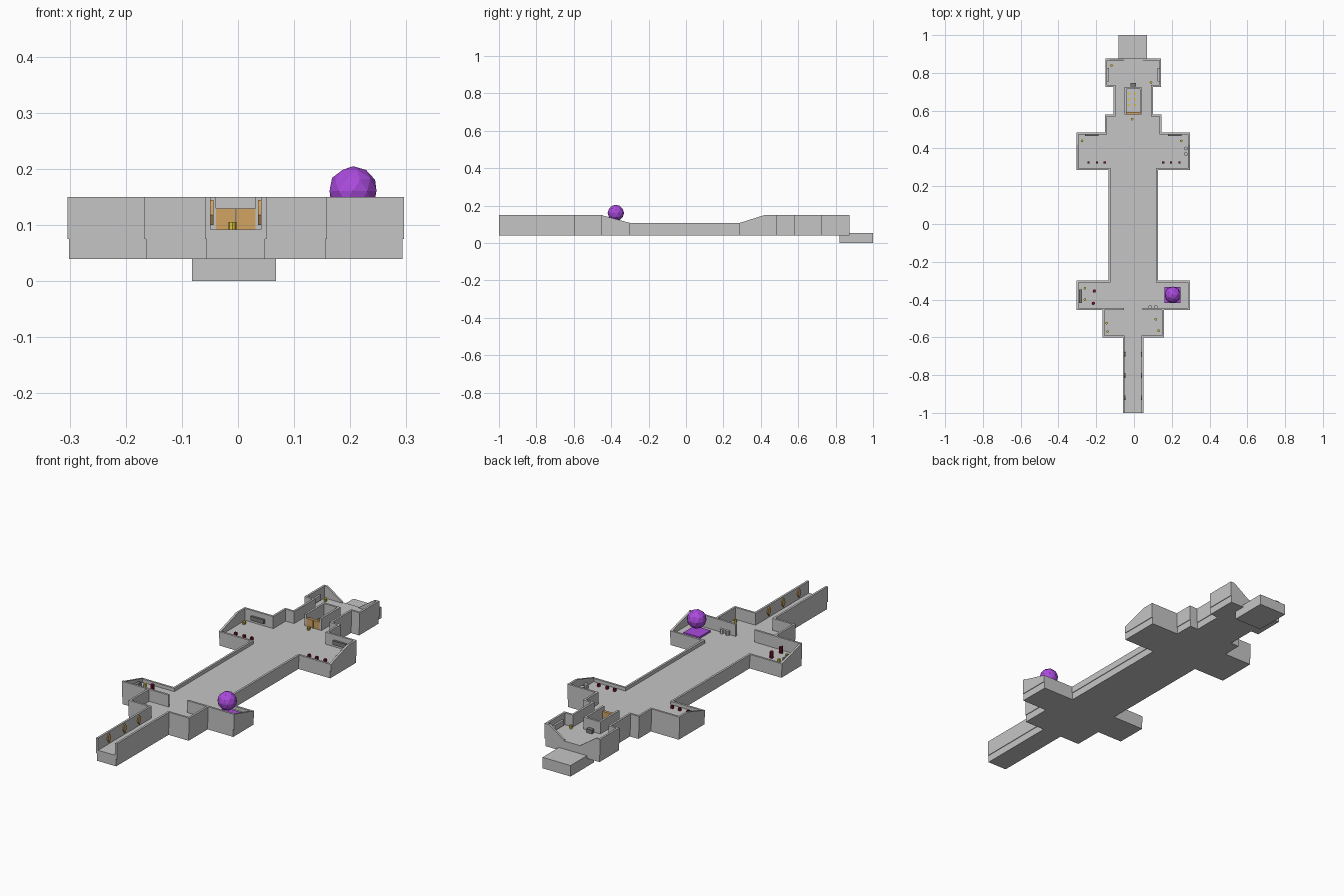
import bpy, bmesh
from mathutils import Vector

cube = bpy.data.objects.get("Cube")
if cube:
    bpy.data.objects.remove(cube, do_unlink=True)

SHIFT = -0.004                      # the plan sits slightly off centre
FLOOR, BASE, LOW, HIGH, T = 0.092, 0.075, 0.108, 0.15, 0.01


def material(name, r, g, b):
    m = bpy.data.materials.new(name)
    m.use_nodes = True
    m.diffuse_color = (r, g, b, 1)
    m.node_tree.nodes["Principled BSDF"].inputs["Base Color"].default_value = (r, g, b, 1)
    return m


STONE = material("stone grey", 0.56, 0.56, 0.56)
DARK = material("dark grey", 0.2, 0.2, 0.21)
WOOD = material("orange wood", 0.65, 0.37, 0.12)
PURPLE = material("purple crystal", 0.4, 0.07, 0.72)
YELLOW = material("yellow", 0.72, 0.56, 0.04)
RED = material("dark red", 0.18, 0.006, 0.02)


def finish(name, bm, mat):
    bmesh.ops.recalc_face_normals(bm, faces=bm.faces)
    me = bpy.data.meshes.new(name)
    bm.to_mesh(me)
    bm.free()
    me.materials.append(mat)
    ob = bpy.data.objects.new(name, me)
    bpy.context.collection.objects.link(ob)
    return ob


def prism(name, points, direction, mat):
    """Extrude a flat polygon along a direction."""
    bm = bmesh.new()
    face = bm.faces.new([bm.verts.new(p) for p in points])
    ext = bmesh.ops.extrude_face_region(bm, geom=[face])
    moved = [v for v in ext["geom"] if isinstance(v, bmesh.types.BMVert)]
    bmesh.ops.translate(bm, verts=moved, vec=Vector(direction))
    return finish(name, bm, mat)


def box(name, x, y, z, sx, sy, sz, mat):
    """Box centred on x, y and standing on z."""
    a, b = sx / 2, sy / 2
    corners = [(x - a, y - b, z), (x + a, y - b, z), (x + a, y + b, z), (x - a, y + b, z)]
    return prism(name, corners, (0, 0, sz), mat)


def cylinder(name, x, y, z, r, h, mat):
    bm = bmesh.new()
    bmesh.ops.create_cone(bm, cap_ends=True, segments=8, radius1=r, radius2=r, depth=h)
    bmesh.ops.translate(bm, verts=bm.verts, vec=(x, y, z + h / 2))
    return finish(name, bm, mat)


def wall(name, s, a, b, ha, hb, inward, z=BASE):
    """Wall from a to b on side s, with a top height at each end."""
    (xa, ya), (xb, yb) = a, b
    xa, xb = s * xa + SHIFT, s * xb + SHIFT
    pts = [(xa, ya, z), (xb, yb, z), (xb, yb, hb), (xa, ya, ha)]
    prism(name, pts, (s * inward[0] * T, inward[1] * T, 0), STONE)


# Rooms from front to back: half width, front y, back y
rooms = [("passage", 0.055, -1.0, -0.6), ("porch", 0.163, -0.6, -0.455),
         ("front_hall", 0.3, -0.455, -0.3), ("nave", 0.13, -0.3, 0.287),
         ("back_hall", 0.3, 0.287, 0.485), ("choir", 0.15, 0.485, 0.58),
         ("neck", 0.105, 0.58, 0.725), ("end_room", 0.148, 0.725, 0.875)]

# Floor slab, one stepped outline
half = []
for _, w, y0, y1 in rooms:
    half += [(w - 0.003, y0), (w - 0.003, y1)]
outline = [(x + SHIFT, y, 0.04) for x, y in half]
outline += [(-x + SHIFT, y, 0.04) for x, y in reversed(half)]
prism("floor", outline, (0, 0, FLOOR - 0.04), STONE)
box("back_step", -0.007, 0.91, 0, 0.15, 0.18, 0.053, STONE)

side_names = {1: "left", -1: "right"}
for s, side in side_names.items():
    # Long side walls
    for name, w, y0, y1 in rooms:
        label = f"{side}_{name}_wall"
        if name == "front_hall":
            wall(label, s, (w, y0), (w, y1), HIGH, LOW, (-1, 0))
        elif name == "back_hall":
            wall(label + "_slope", s, (w, y0), (w, 0.42), LOW, HIGH, (-1, 0))
            wall(label, s, (w, 0.42), (w, y1), HIGH, HIGH, (-1, 0))
        else:
            h = LOW if name == "nave" else HIGH
            wall(label, s, (w, y0), (w, y1), h, h, (-1, 0))
    # Cross walls where the width changes
    for (n0, w0, _, y), (n1, w1, _, _) in zip(rooms, rooms[1:]):
        inward = (0, 1) if w1 > w0 else (0, -1)
        h = LOW if "nave" in (n0, n1) else HIGH
        inner = 0.05 if n1 == "front_hall" else min(w0, w1) - T
        wall(f"{side}_{n1}_cross_wall", s, (inner, y), (max(w0, w1), y), h, h, inward)
    # Broken back wall sloping down to the doorway
    wall(f"{side}_back_corner", s, (0.125, 0.875), (0.148, 0.875), HIGH, HIGH, (0, -1))
    wall(f"{side}_back_slope", s, (0.045, 0.875), (0.125, 0.875), 0.095, HIGH, (0, -1))
    # Cell side walls
    wall(f"{side}_cell_wall", s, (0.045, 0.58), (0.045, 0.725), HIGH, HIGH, (-1, 0), FLOOR)
    # Torches along the passage, pointed plates
    for i, y in enumerate((-0.92, -0.8, -0.69)):
        x = s * 0.045 + SHIFT
        pts = [(x, y, 0.1), (x, y + 0.012, 0.118), (x, y + 0.009, 0.134),
               (x, y, 0.145), (x, y - 0.009, 0.134), (x, y - 0.012, 0.118)]
        prism(f"{side}_torch_{i + 1}", pts, (-s * 0.005, 0, 0), WOOD)
    # Shelves on the hall and end room walls
    box(f"{side}_hall_shelf", s * 0.22 + SHIFT, 0.47, 0.105, 0.07, 0.01, 0.02, DARK)
    box(f"{side}_end_shelf", s * 0.133 + SHIFT, 0.79, 0.1, 0.01, 0.07, 0.025, STONE)
    # Stools in rows
    for i, x in enumerate((0.155, 0.195, 0.24)):
        box(f"{side}_stool_{i + 1}", s * x, 0.325, FLOOR, 0.011, 0.011, 0.014, RED)

# Cell back wall and wooden gate
box("cell_back_wall", SHIFT, 0.72, FLOOR, 0.09, T, HIGH - FLOOR, STONE)
box("cell_gate", SHIFT, 0.587, FLOOR, 0.07, 0.014, 0.038, WOOD)
box("gate_seam", SHIFT, 0.579, FLOOR, 0.003, 0.003, 0.037, DARK)
box("end_room_chest", SHIFT, 0.738, FLOOR, 0.03, 0.018, 0.018, DARK)
for x in (-0.028, 0.006):
    for y in (0.63, 0.66, 0.69):
        cylinder("cell_coin", x, y, FLOOR, 0.006, 0.006, YELLOW)

# Small yellow pots scattered through the rooms
for x, y in [(-0.275, 0.44), (0.25, 0.44), (-0.26, -0.34), (-0.26, -0.4),
             (-0.145, -0.525), (-0.14, -0.57), (0.115, -0.505), (0.13, -0.565),
             (-0.12, 0.84), (0.09, 0.75), (-0.01, 0.555)]:
    cylinder("pot", x, y, FLOOR, 0.007, 0.014, YELLOW)

# Barrels, bench and stones
for x, y in [(-0.21, -0.355), (-0.215, -0.42)]:
    cylinder("barrel", x, y, FLOOR, 0.009, 0.03, RED)
box("bench", -0.283, -0.382, FLOOR, 0.016, 0.07, 0.02, DARK)
for x, y in [(0.085, -0.44), (0.115, -0.44), (0.275, 0.37), (0.275, 0.4)]:
    cylinder("stone", x, y, FLOOR, 0.01, 0.02, STONE)

# Crystal orb over its plate
box("orb_plate", 0.204, -0.375, FLOOR, 0.085, 0.085, 0.009, PURPLE)
orb = bmesh.new()
bmesh.ops.create_icosphere(orb, subdivisions=2, radius=0.044)
bmesh.ops.translate(orb, verts=orb.verts, vec=(0.205, -0.375, 0.161))
finish("crystal_orb", orb, PURPLE)
